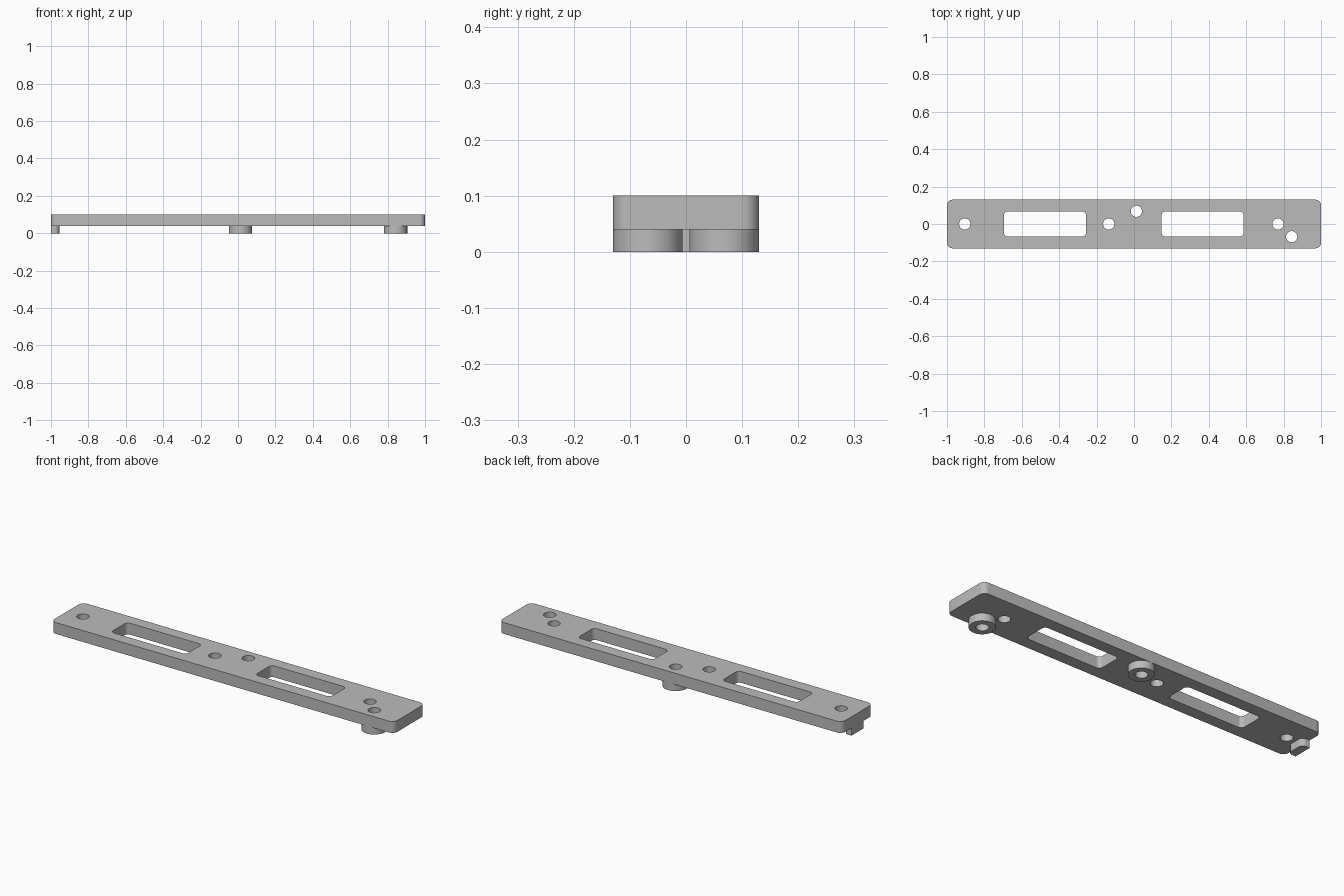
import bpy
from math import cos, sin, pi, radians

cube = bpy.data.objects.get("Cube")
if cube:
    bpy.data.objects.remove(cube, do_unlink=True)

# Single material
grey = bpy.data.materials.new("plain grey")
grey.use_nodes = True
colour = (0.5, 0.5, 0.5, 1)
grey.diffuse_color = colour
grey.node_tree.nodes["Principled BSDF"].inputs["Base Color"].default_value = colour


def arc(cx, cy, r, start, end, steps):
    """Points along a circular arc, angles in degrees."""
    angles = [radians(start + (end - start) * i / steps) for i in range(steps + 1)]
    return [(cx + r * cos(a), cy + r * sin(a)) for a in angles]


def circle(cx, cy, r):
    return arc(cx, cy, r, 0, 360, 48)[:-1]


def rounded_rect(x0, x1, y0, y1, r):
    centres = [(x1 - r, y1 - r), (x0 + r, y1 - r), (x0 + r, y0 + r), (x1 - r, y0 + r)]
    return [p for i, (x, y) in enumerate(centres)
            for p in arc(x, y, r, 90 * i, 90 * i + 90, 8)]


def extrude_outline(name, outlines, z0, z1):
    """Solid from an outer outline and any inner hole outlines."""
    curve = bpy.data.curves.new(name, "CURVE")
    curve.dimensions = "2D"
    curve.fill_mode = "BOTH"
    curve.extrude = (z1 - z0) / 2
    for outline in outlines:
        spline = curve.splines.new("POLY")
        spline.points.add(len(outline) - 1)
        for point, (x, y) in zip(spline.points, outline):
            point.co = (x, y, 0, 1)
        spline.use_cyclic_u = True
    obj = bpy.data.objects.new(name, curve)
    bpy.context.collection.objects.link(obj)
    obj.location.z = (z0 + z1) / 2
    bpy.ops.object.select_all(action="DESELECT")
    obj.select_set(True)
    bpy.context.view_layer.objects.active = obj
    bpy.ops.object.convert(target="MESH")
    obj = bpy.context.object
    obj.data.materials.clear()
    obj.data.materials.append(grey)
    # Weld the caps to the walls and face everything outward
    bpy.ops.object.mode_set(mode="EDIT")
    bpy.ops.mesh.select_all(action="SELECT")
    bpy.ops.mesh.remove_doubles(threshold=0.0001)
    bpy.ops.mesh.normals_make_consistent(inside=False)
    bpy.ops.object.mode_set(mode="OBJECT")
    bpy.ops.object.shade_smooth_by_angle(angle=radians(30))
    return obj


HOLE = 0.03
PLATE_BOTTOM, PLATE_TOP = 0.04, 0.1
bosses = {"middle_boss": (0.013, 0.068), "end_boss": (0.843, -0.068)}
screw_holes = [(-0.905, 0), (-0.135, 0), (0.77, 0)]

# Plate with two slots and five holes
plate = [rounded_rect(-1, 1, -0.13, 0.13, 0.03)]
plate += [rounded_rect(x, x + 0.438, -0.067, 0.067, 0.02) for x in (-0.695, 0.147)]
plate += [circle(x, y, HOLE) for x, y in screw_holes + list(bosses.values())]
extrude_outline("plate", plate, PLATE_BOTTOM, PLATE_TOP)

# Hollow round bosses under the plate
for name, (x, y) in bosses.items():
    extrude_outline(name, [circle(x, y, 0.062), circle(x, y, HOLE)], 0, PLATE_BOTTOM)

# Small end tab, flat outside and rounded inside
tab = [(-1, -0.05), *arc(-0.98, -0.025, 0.025, -90, 0, 8),
       *arc(-0.98, 0.025, 0.025, 0, 90, 8), (-1, 0.05)]
extrude_outline("end_tab", [tab], 0, PLATE_BOTTOM)
